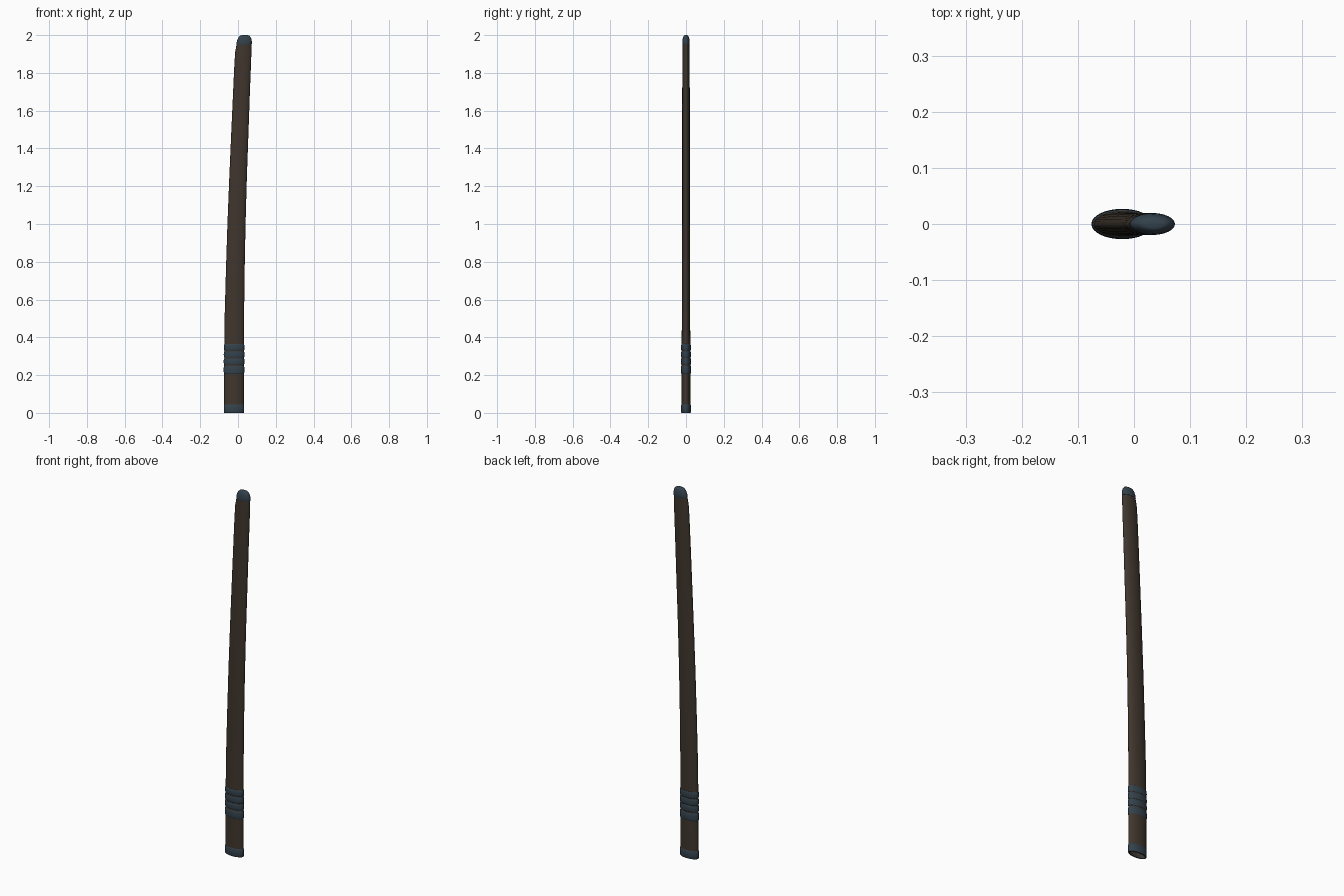
import bpy, bmesh, math

if "Cube" in bpy.data.objects:
    bpy.data.objects.remove(bpy.data.objects["Cube"])

SEG = 32


def material(name, rgb):
    m = bpy.data.materials.new(name)
    m.diffuse_color = (*rgb, 1)
    m.use_nodes = True
    m.node_tree.nodes["Principled BSDF"].inputs["Base Color"].default_value = m.diffuse_color
    return m


brown = material("dark brown wood", (0.050, 0.036, 0.026))
slate = material("slate blue fitting", (0.034, 0.054, 0.072))

# Shaft profile: z, left x, right x, half depth
PROFILE = [
    (0.00, -0.073, 0.031, 0.024), (0.25, -0.073, 0.031, 0.024),
    (0.50, -0.071, 0.032, 0.022), (0.75, -0.064, 0.035, 0.021),
    (1.00, -0.056, 0.040, 0.020), (1.25, -0.046, 0.047, 0.020),
    (1.50, -0.035, 0.056, 0.020), (1.70, -0.026, 0.063, 0.020),
    (1.85, -0.019, 0.069, 0.019), (1.91, -0.015, 0.071, 0.018),
    (1.96, -0.006, 0.071, 0.017),
]


def section(z):
    """Interpolated (centre x, half width, half depth) of the shaft at a height."""
    for a, b in zip(PROFILE, PROFILE[1:]):
        if z <= b[0]:
            t = (z - a[0]) / (b[0] - a[0])
            l, r, d = (a[i] + (b[i] - a[i]) * t for i in (1, 2, 3))
            break
    else:
        _, l, r, d = PROFILE[-1]
    return (l + r) / 2, (r - l) / 2, d


def loft(name, rows, mat, start_cap=False, end_cap=False, closed=False, angle=40):
    """Skin elliptical rows of (z, centre x, half width, half depth)."""
    bm = bmesh.new()
    rings = []
    for z, cx, w, d in rows:
        rings.append([bm.verts.new((cx + w * math.cos(a), d * math.sin(a), z))
                      for a in (2 * math.pi * i / SEG for i in range(SEG))])
    pairs = list(zip(rings, rings[1:]))
    if closed:
        pairs.append((rings[-1], rings[0]))
    for lo, hi in pairs:
        for i in range(SEG):
            j = (i + 1) % SEG
            bm.faces.new((lo[i], lo[j], hi[j], hi[i]))
    if start_cap:
        bm.faces.new(rings[0])
    if end_cap:
        bm.faces.new(rings[-1])
    bmesh.ops.recalc_face_normals(bm, faces=bm.faces)
    me = bpy.data.meshes.new(name)
    bm.to_mesh(me)
    bm.free()
    me.materials.append(mat)
    ob = bpy.data.objects.new(name, me)
    bpy.context.collection.objects.link(ob)
    bpy.ops.object.select_all(action='DESELECT')
    ob.select_set(True)
    bpy.context.view_layer.objects.active = ob
    bpy.ops.object.shade_smooth_by_angle(angle=math.radians(angle))
    return ob


def row(z, grow=0.0, zz=None):
    cx, w, d = section(z)
    return (z if zz is None else zz, cx, w + grow, d + grow)


# Hollow curved shaft: inside wall down, then outside wall up to the tip
inner = [row(z, -0.006) for z in (1.85, 1.5, 1.25, 1.0, 0.75, 0.5, 0.25, 0.004)]
outer = [row(p[0]) for p in PROFILE]
outer[0] = row(0.004)
loft("shaft", inner + outer, brown, True, True)

# Open mouth collar
loft("mouth_collar", [row(0.0, -0.006), row(0.0, 0.0005), row(0.003, 0.002),
                      row(0.04, 0.002), row(0.044, 0.0), row(0.044, -0.006)],
     slate, closed=True)

# Wrapped cord rings
for n, (z, h) in enumerate([(0.228, 0.021), (0.272, 0.017), (0.309, 0.017), (0.347, 0.017)]):
    rows = []
    for k in range(9):
        a = -math.pi / 2 + math.pi * k / 8
        rows.append(row(z, 0.003 * math.cos(a), z + h * math.sin(a)))
    rows += [row(z, -0.003, z + h), row(z, -0.003, z - h)]
    loft(f"cord_ring_{n + 1}", rows, slate, closed=True)

# Rounded tip cap
cap = [(1.950, 0.0325, 0.0395, 0.0185), (1.954, 0.0325, 0.0405, 0.0195),
       (1.968, 0.0335, 0.0395, 0.0190), (1.980, 0.0345, 0.0360, 0.0175),
       (1.990, 0.0350, 0.0310, 0.0150), (1.997, 0.0355, 0.0240, 0.0115),
       (2.000, 0.0355, 0.0160, 0.0075)]
loft("tip_cap", cap, slate, True, True, angle=50)
